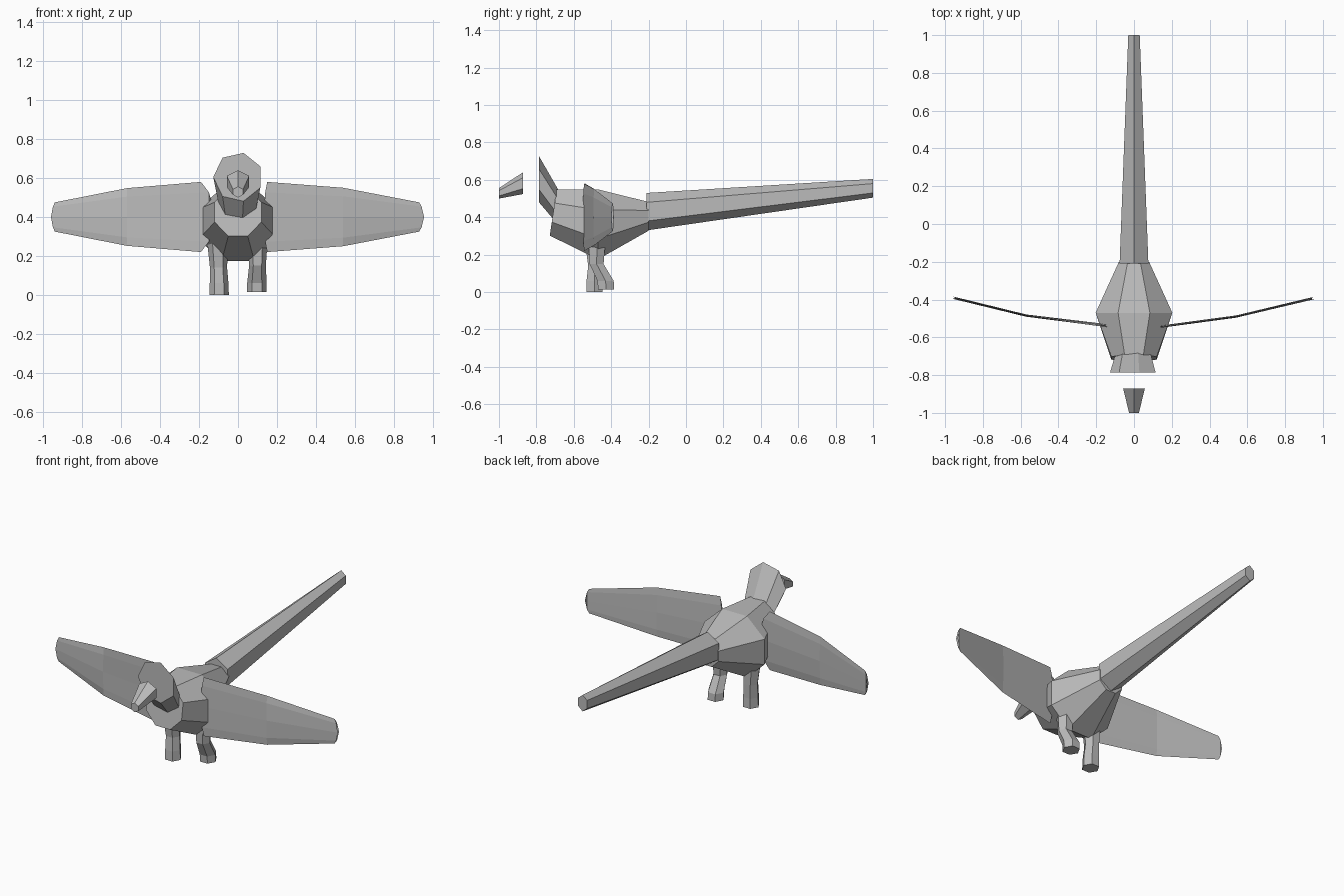
import bpy
import bmesh
from math import cos, sin, pi, radians
from mathutils import Vector

if "Cube" in bpy.data.objects:
    bpy.data.objects.remove(bpy.data.objects["Cube"])

grey = bpy.data.materials.new("plain grey")
grey.use_nodes = True
grey.diffuse_color = (0.5, 0.5, 0.5, 1)
grey.node_tree.nodes["Principled BSDF"].inputs["Base Color"].default_value = (0.5, 0.5, 0.5, 1)


def ring(center, u, v, sides, phase):
    """Polygon around center, spanned by the half-axes u and v."""
    angles = [radians(phase) + 2 * pi * i / sides for i in range(sides)]
    return [Vector(center) + Vector(u) * cos(a) + Vector(v) * sin(a) for a in angles]


def loft(name, rings):
    """Flat-faced capped skin over a row of rings."""
    bm = bmesh.new()
    loops = [[bm.verts.new(p) for p in r] for r in rings]
    n = len(loops[0])
    for a, b in zip(loops, loops[1:]):
        for i in range(n):
            j = (i + 1) % n
            bm.faces.new((a[i], a[j], b[j], b[i]))
    bm.faces.new(loops[0])
    bm.faces.new(loops[-1])
    bmesh.ops.recalc_face_normals(bm, faces=bm.faces)
    mesh = bpy.data.meshes.new(name)
    bm.to_mesh(mesh)
    bm.free()
    mesh.materials.append(grey)
    obj = bpy.data.objects.new(name, mesh)
    bpy.context.collection.objects.link(obj)
    return obj


def along_y(name, stations, sides, phase):
    """Stations hold y, z, half-width, half-height and backward lean."""
    loft(name, [ring((0, y, z), (w, 0, 0), (0, lean, h), sides, phase)
                for y, z, w, h, lean in stations])


# Body: eight-sided barrel (radii enlarged so the flats reach the size)
k = 1 / cos(pi / 8)
along_y("body", [(-0.71, 0.425, 0.12 * k, 0.123 * k, 0.02),
                 (-0.47, 0.362, 0.203 * k, 0.187 * k, 0),
                 (-0.20, 0.405, 0.08 * k, 0.077 * k, 0)], 8, 22.5)

# Tail: long six-sided taper
along_y("tail", [(-0.21, 0.43, 0.088, 0.10, 0),
                 (1.0, 0.555, 0.035, 0.05, 0)], 6, 30)

# Head: seven-sided, leaning forward out of the body
along_y("head", [(-0.787, 0.605, 0.127, 0.127, 0),
                 (-0.66, 0.42, 0.09, 0.09, 0)], 7, 77)

# Beak: separate short taper in front of the head
along_y("beak", [(-0.872, 0.582, 0.066, 0.058, 0),
                 (-1.0, 0.528, 0.03, 0.028, 0)], 6, 30)


# Wings: thin eight-sided blades swept back; bulge rounds the blade ends
def wing(name, side, stations):
    rings = []
    for x, y, half, bulge in stations:
        points = ring((side * x, y, 0.4), (0, 0.006, 0), (0, 0, half), 8, 0)
        for p in points:
            p.x += side * bulge * (1 - ((p.z - 0.4) / half) ** 2)
        rings.append(points)
    loft(name, rings)


wing("left_wing", 1, [(0.15, -0.545, 0.18, -0.02),
                      (0.54, -0.49, 0.15, 0), (0.93, -0.392, 0.075, 0.025)])
wing("right_wing", -1, [(0.19, -0.54, 0.18, -0.08),
                        (0.57, -0.485, 0.148, 0), (0.94, -0.39, 0.075, 0.02)])


# Legs: six-sided, the left one bent further at the knee
def leg(name, stations):
    loft(name, [ring((x, y, z), (r, 0, 0), (0, r, 0), 6, 0)
                for x, y, z, r in stations])


leg("left_leg", [(0.10, -0.475, 0.29, 0.053), (0.10, -0.478, 0.15, 0.043),
                 (0.097, -0.43, 0.06, 0.05), (0.097, -0.427, 0.015, 0.05)])
leg("right_leg", [(-0.105, -0.495, 0.29, 0.055), (-0.10, -0.485, 0.14, 0.044),
                  (-0.097, -0.49, 0.06, 0.048), (-0.097, -0.49, 0.0, 0.05)])
